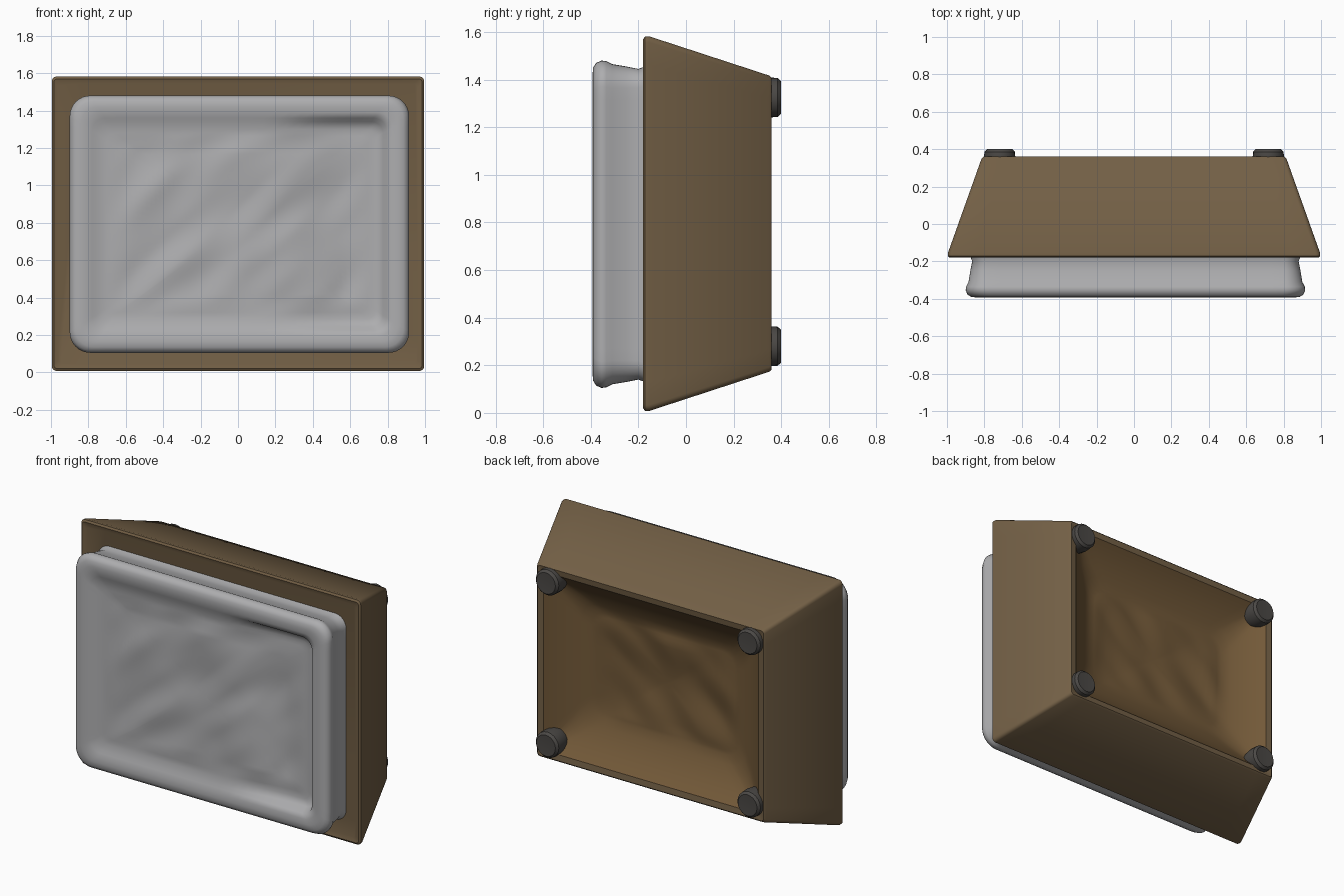
import bpy, bmesh, math
from mathutils import Vector, noise

if "Cube" in bpy.data.objects:
    bpy.data.objects.remove(bpy.data.objects["Cube"])


def material(name, rgb):
    m = bpy.data.materials.new(name)
    m.diffuse_color = (*rgb, 1)
    m.use_nodes = True
    m.node_tree.nodes["Principled BSDF"].inputs["Base Color"].default_value = m.diffuse_color
    return m


def ring(x0, x1, z0, z1, y, r, side=1, arc=4):
    """Rounded rectangle in the xz plane, with evenly subdivided sides."""
    corners = [(x1 - r, z1 - r, 0), (x0 + r, z1 - r, 90),
               (x0 + r, z0 + r, 180), (x1 - r, z0 + r, 270)]
    arcs = []
    for cx, cz, a in corners:
        arcs.append([Vector((cx + r * math.cos(math.radians(a + 90 * i / arc)), y,
                             cz + r * math.sin(math.radians(a + 90 * i / arc))))
                     for i in range(arc + 1)])
    pts = []
    for i, a in enumerate(arcs):
        pts += a
        end = arcs[(i + 1) % 4][0]
        pts += [a[-1].lerp(end, k / side) for k in range(1, side)]
    return pts


def loft(name, rings, mats=(), inner_from=None, angle=35):
    """Skin a list of rings and close both ends."""
    bm = bmesh.new()
    loops = [[bm.verts.new(p) for p in r] for r in rings]
    n = len(loops[0])
    for k, (a, b) in enumerate(zip(loops, loops[1:])):
        for i in range(n):
            f = bm.faces.new((a[i], a[(i + 1) % n], b[(i + 1) % n], b[i]))
            if inner_from is not None and k >= inner_from:
                f.material_index = 1
    bm.faces.new(loops[0])
    end = bm.faces.new(loops[-1])
    if inner_from is not None:
        end.material_index = 1
    bmesh.ops.recalc_face_normals(bm, faces=bm.faces)
    mesh = bpy.data.meshes.new(name)
    bm.to_mesh(mesh)
    bm.free()
    ob = bpy.data.objects.new(name, mesh)
    bpy.context.collection.objects.link(ob)
    for m in mats:
        mesh.materials.append(m)
    bpy.ops.object.select_all(action='DESELECT')
    ob.select_set(True)
    bpy.context.view_layer.objects.active = ob
    bpy.ops.object.shade_smooth_by_angle(angle=math.radians(angle))
    return ob


def wrinkled(edge, centre, amount, steps, scale):
    """Rings shrinking from an edge loop to a centre, creased by noise."""
    loops = []
    for k in range(steps):
        t = k / steps
        loop = []
        for p in edge:
            q = p.lerp(centre, t)
            u = Vector(((q.x + q.z) * scale, 0.3, (q.x - q.z) * scale * 2.5))
            q.y += min(1, t * 5) * amount * noise.noise(u)
            loop.append(q)
        loops.append(loop)
    return loops


wood = material("wood", (0.17, 0.115, 0.06))
inner_wood = material("inner_wood", (0.17, 0.10, 0.04))
fabric = material("grey_fabric", (0.42, 0.42, 0.43))
dark = material("dark_rubber", (0.07, 0.065, 0.06))


# Tapered wooden tray: front face, flared sides, back rim, shallow uneven hollow
def box_ring(hx, hz, y, r):
    return ring(-hx, hx, 0.795 - hz, 0.795 + hz, y, r, 16)


tray = [box_ring(hx, hz, y, r) for hx, hz, y, r in (
    (0.96, 0.75, -0.172, 0.02), (0.985, 0.775, -0.18, 0.02),
    (0.995, 0.787, -0.172, 0.025), (0.995, 0.787, -0.155, 0.025),
    (0.815, 0.622, 0.35, 0.02), (0.805, 0.612, 0.36, 0.02),
    (0.765, 0.575, 0.355, 0.03), (0.72, 0.53, 0.31, 0.05),
    (0.64, 0.45, 0.255, 0.08), (0.58, 0.39, 0.225, 0.10))]
tray += wrinkled(box_ring(0.53, 0.34, 0.205, 0.10), Vector((0, 0.18, 0.795)), 0.03, 14, 1.5)
loft("wooden_tray", tray, (wood, inner_wood), inner_from=6)


# Padded cushion: neck, rolled rim, then a wrinkled centre that sinks to the right
def pad_ring(inset, y, r):
    return ring(-0.90 + inset, 0.915 - inset, 0.105 + inset, 1.48 - inset, y, r, 22, 8)


pad = [pad_ring(i, y, r) for i, y, r in (
    (0.02, -0.16, 0.08), (0.035, -0.20, 0.08), (0.025, -0.25, 0.09),
    (0.015, -0.31, 0.10), (0.002, -0.335, 0.11), (0.0, -0.355, 0.11),
    (0.01, -0.378, 0.11), (0.03, -0.39, 0.10), (0.06, -0.393, 0.09),
    (0.09, -0.39, 0.08), (0.12, -0.382, 0.07), (0.14, -0.374, 0.06),
    (0.18, -0.366, 0.05))]
pad += wrinkled(pad_ring(0.20, -0.364, 0.04), Vector((0.0075, -0.362, 0.7925)), 0.022, 30, 1.8)
for loop in pad[11:]:
    for p in loop:
        t = min(1, max(0, (p.x - 0.15) / 0.5))
        p.y += 0.045 * t * t * (3 - 2 * t)
loft("cushion", pad, (fabric,), angle=60)

# Four round rubber feet at the back corners
for sx, xn in ((-1, "left"), (1, "right")):
    for z, zn in ((0.28, "lower"), (1.325, "upper")):
        foot = []
        for y, r in ((0.29, 0.078), (0.33, 0.085), (0.385, 0.082), (0.40, 0.068), (0.398, 0.03)):
            foot.append([Vector((sx * 0.718 + r * math.cos(a * math.tau / 20), y,
                                 z + r * math.sin(a * math.tau / 20))) for a in range(20)])
        loft(f"foot_{zn}_{xn}", foot, (dark,))
